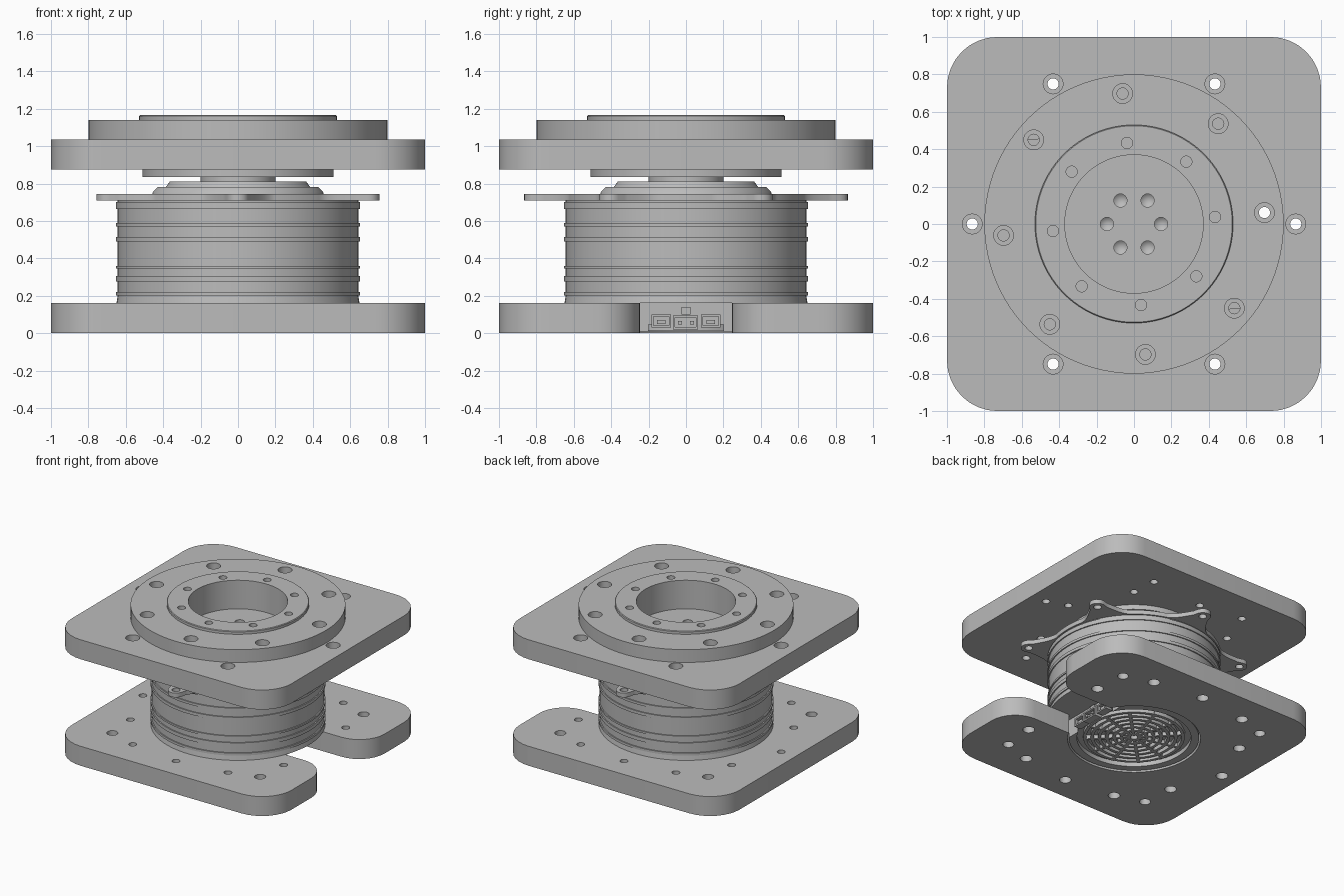
import bpy, bmesh
from math import sin, cos, pi, radians, sqrt
from mathutils import Vector, Matrix

old = bpy.data.objects.get("Cube")
if old:
    bpy.data.objects.remove(old, do_unlink=True)

grey = bpy.data.materials.new("machined grey")
grey.use_nodes = True
COLOUR = (0.5, 0.5, 0.5, 1)
grey.diffuse_color = COLOUR
grey.node_tree.nodes["Principled BSDF"].inputs["Base Color"].default_value = COLOUR


def finish(name, bm):
    """Turn a bmesh into a smooth-by-angle object."""
    bmesh.ops.recalc_face_normals(bm, faces=bm.faces)
    mesh = bpy.data.meshes.new(name)
    bm.to_mesh(mesh)
    bm.free()
    mesh.materials.append(grey)
    ob = bpy.data.objects.new(name, mesh)
    bpy.context.collection.objects.link(ob)
    return ob


def smooth(ob):
    bpy.ops.object.select_all(action='DESELECT')
    ob.select_set(True)
    bpy.context.view_layer.objects.active = ob
    bpy.ops.object.shade_smooth_by_angle(angle=radians(30))


def add_lathe(bm, profile, at=(0, 0), steps=96, closed=False):
    """Revolve an (r, z) profile about a vertical axis."""
    vs = [bm.verts.new((r, 0, z)) for r, z in profile]
    pairs = list(zip(vs, vs[1:])) + ([(vs[-1], vs[0])] if closed else [])
    es = [bm.edges.new(p) for p in pairs]
    out = bmesh.ops.spin(bm, geom=vs + es, cent=(0, 0, 0), axis=(0, 0, 1),
                         angle=2 * pi, steps=steps, use_merge=False)
    new = list(set(vs) | {v for f in bm.faces if not f.tag for v in f.verts}
               | {v for v in out["geom_last"] if isinstance(v, bmesh.types.BMVert)})
    bmesh.ops.remove_doubles(bm, verts=new, dist=1e-5)
    for f in bm.faces:
        if not f.tag:
            f.tag = True
    moved = [v for v in bm.verts if v.is_valid and any(v is w for w in new if w.is_valid)]
    bmesh.ops.translate(bm, verts=moved, vec=(at[0], at[1], 0))


def lathe(name, profile, **kw):
    bm = bmesh.new()
    add_lathe(bm, profile, **kw)
    return finish(name, bm)


def prism(name, outline, z0, z1):
    """Extrude a flat outline upwards."""
    bm = bmesh.new()
    face = bm.faces.new([bm.verts.new((x, y, z0)) for x, y in outline])
    ext = bmesh.ops.extrude_face_region(bm, geom=[face])
    top = [v for v in ext["geom"] if isinstance(v, bmesh.types.BMVert)]
    bmesh.ops.translate(bm, verts=top, vec=(0, 0, z1 - z0))
    return finish(name, bm)


def box(name, x, y, z):
    return prism(name, [(x[0], y[0]), (x[1], y[0]), (x[1], y[1]), (x[0], y[1])], *z)


def rounded(corners, steps=8):
    """Fillet a right-angled outline of (x, y, radius) corners."""
    pts, n = [], len(corners)
    for i, (x, y, r) in enumerate(corners):
        p = Vector((x, y))
        if not r:
            pts.append(p)
            continue
        d1 = (Vector(corners[i - 1][:2]) - p).normalized()
        d2 = (Vector(corners[(i + 1) % n][:2]) - p).normalized()
        c = p + r * (d1 + d2)
        for k in range(steps + 1):
            t = pi / 2 * k / steps
            pts.append(c - r * (d2 * cos(t) + d1 * sin(t)))
    return pts


def cut(ob, cutter):
    """Subtract a cutter and remove it."""
    mod = ob.modifiers.new("cut", 'BOOLEAN')
    mod.operation, mod.solver, mod.object = 'DIFFERENCE', 'EXACT', cutter
    bpy.context.view_layer.objects.active = ob
    bpy.ops.object.modifier_apply(modifier=mod.name)
    bpy.data.objects.remove(cutter, do_unlink=True)


def drill(ob, count, radius, start, profile):
    """Cut a circle of holes with a given (r, z) profile."""
    for i in range(count):
        a = radians(start + 360 * i / count)
        tool = lathe("drill", profile, steps=24)
        tool.location = (radius * cos(a), radius * sin(a), 0)
        bpy.context.view_layer.update()
        cut(ob, tool)


def stepped(r, low, big, step, high):
    return [(0, low), (r, low), (r, step), (big, step), (big, high), (0, high)]


def plain(r, low, high):
    return [(0, low), (r, low), (r, high), (0, high)]


R = 0.27
# Base plate with cable slot
base = prism("base_plate", rounded([
    (-1, -1, R), (1, -1, R), (1, -.245, .23), (.2, -.245, 0),
    (.2, .245, 0), (1, .245, .23), (1, 1, R), (-1, 1, R)]), 0, .16)
cut(base, lathe("bore", plain(.5, -.1, .3)))
under = [(0, -.1), (.045, -.1), (.045, .08), (.03, .08), (.03, .3), (0, .3)]
drill(base, 6, .865, 0, under)
drill(base, 6, .805, 30, under)
drill(base, 4, .95, 45, plain(.042, -.1, .3))

# Upper plate
plate = prism("upper_plate", rounded(
    [(-1, -1, R), (1, -1, R), (1, 1, R), (-1, 1, R)]), .875, 1.035)
cut(plate, lathe("bore", plain(.505, .8, 1.2)))
drill(plate, 6, .865, 0, stepped(.03, .8, .053, .96, 1.2))
bolt = stepped(.03, .8, .053, 1.09, 1.2)
drill(plate, 8, .7, 5, bolt)

# Output flange with central bore
flange = lathe("output_flange", [
    (0, .835), (.51, .835), (.51, 1.03), (.8, 1.03), (.8, 1.14), (.53, 1.14),
    (.53, 1.16), (.525, 1.165), (.37, 1.165), (.37, .93), (0, .93)])
drill(flange, 8, .7, 5, bolt)
drill(flange, 8, .435, 5, plain(.03, 1.06, 1.2))
drill(flange, 6, .145, 0, [(0, .85), (.035, .88), (.035, 1), (0, 1)])

# Motor body with raised bands
body = [(0, .16), (.65, .16)]
for low, high in [(.2, .22), (.275, .305), (.345, .36), (.49, .515), (.57, .59), (.665, .7)]:
    body += [(.643, low), (.652, low), (.652, high), (.643, high)]
body += [(.643, .715), (0, .715)]
motor = lathe("motor_body", body)

# Mounting flange with six ears
outline = []
for i in range(360):
    d = abs((i + 30) % 60 - 30)
    if d <= 4:
        r = .805 + sqrt(max(.06 ** 2 - (.805 * radians(d)) ** 2, 0))
    else:
        r = .655 + .15 * max(1 - (d - 4) / 14, 0) ** 2
    outline.append((r * cos(radians(i + 30)), r * sin(radians(i + 30))))
ears = prism("eared_flange", outline, .71, .745)
drill(ears, 6, .805, 30, plain(.03, .6, .9))

# Stepped cap and output shaft
cap = lathe("motor_cap", [(0, .74), (.46, .74), (.455, .755), (.43, .78),
                          (.385, .782), (.365, .81), (.2, .81), (.2, .84), (0, .84)])

# Motor foot, flattened on the connector side
foot = lathe("motor_foot", [(0, .045), (.43, .045), (.43, .01), (.49, .01),
                            (.49, .17), (0, .17)])
cut(foot, box("flat", (.38, .8), (-.6, .6), (-.1, .16)))

# Vent grille: concentric ribs and spokes
grille = []
for i in range(7):
    r = .04 + .055 * i
    grille.append(lathe(f"vent_ring_{i + 1}", [(r - .012, .015), (r + .012, .015),
                        (r + .012, .05), (r - .012, .05)], closed=True, steps=64))
for i in range(12):
    spoke = box(f"vent_spoke_{i + 1}", (.05, .385), (-.011, .011), (.014, .05))
    spoke.data.transform(Matrix.Rotation(radians(15 + 30 * i), 4, 'Z'))
    grille.append(spoke)

# Connector sockets and pins in the slot
for side, s in (("right", -1), ("left", 1)):
    y = sorted((.08 * s, .185 * s))
    socket = box(f"{side}_socket", (.37, .43), y, (.03, .1))
    cut(socket, box("recess", (.4, .5), (y[0] + .012, y[1] - .012), (.042, .088)))
    box(f"{side}_contact", (.39, .42), (y[0] + .03, y[1] - .03), (.05, .07))
    pin = box(f"{side}_pin", (.4, .44), (.032 * s - .01, .032 * s + .01), (.045, .065))
power = box("power_socket", (.37, .44), (-.07, .065), (.02, .095))
cut(power, box("recess", (.4, .5), (-.058, .053), (.032, .083)))
box("signal_socket", (.37, .41), (-.025, .025), (.1, .14))

for ob in [base, plate, flange, motor, ears, cap, foot] + grille:
    smooth(ob)
